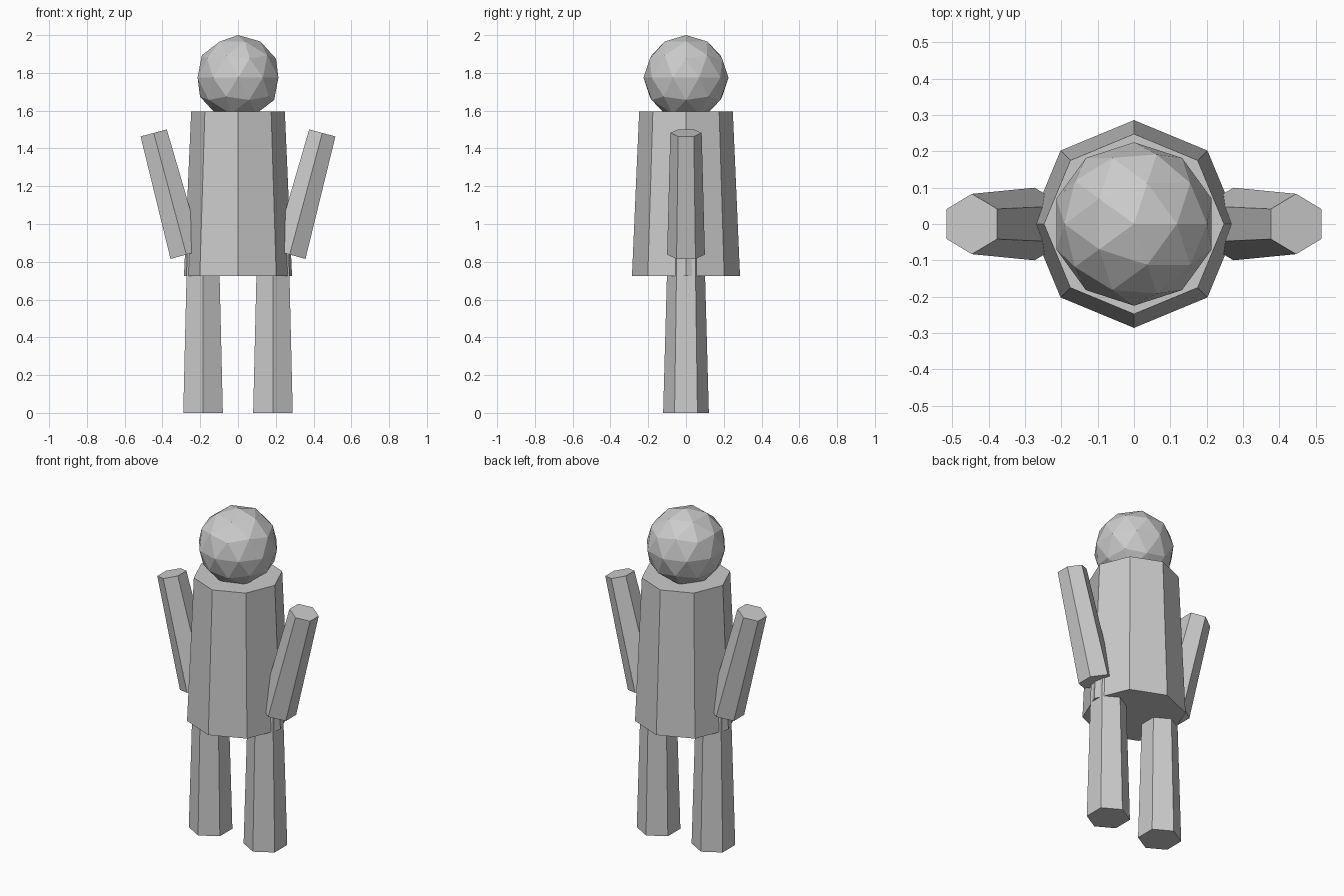
import bpy
from math import radians

if "Cube" in bpy.data.objects:
    bpy.data.objects.remove(bpy.data.objects["Cube"])


def tapered(name, sides, r_bottom, r_top, height, center, tilt=0.0):
    """Flat-shaded tapered prism with a corner on the y axis."""
    bpy.ops.mesh.primitive_cone_add(
        vertices=sides, radius1=r_bottom, radius2=r_top, depth=height,
        location=center, rotation=(0, radians(tilt), 0))
    bpy.context.object.name = name


# Head
bpy.ops.mesh.primitive_ico_sphere_add(subdivisions=2, radius=0.225, location=(0, 0, 1.775))
bpy.context.object.name = "head"

# Torso
tapered("torso", 8, 0.286, 0.248, 0.87, (0, 0, 1.16))

# Raised arms and legs, one of each per side
for side, label in ((1, "right"), (-1, "left")):
    tapered("arm_" + label, 6, 0.10, 0.083, 0.667, (side * 0.36, 0, 1.16), side * 15)
    tapered("leg_" + label, 6, 0.121, 0.097, 0.87, (side * 0.185, 0, 0.435))
